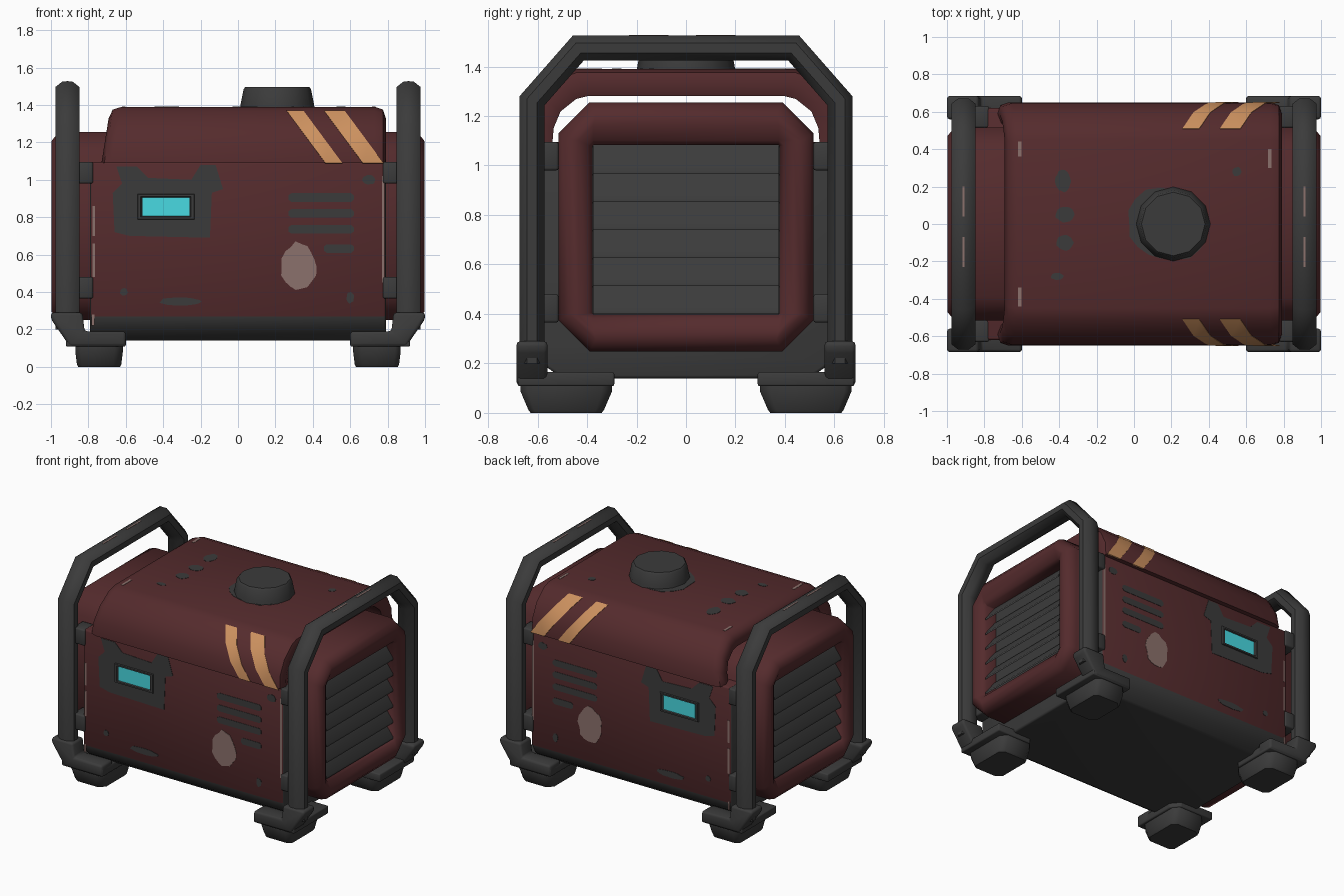
import bpy, bmesh, math, random
from mathutils import Vector

if "Cube" in bpy.data.objects:
    bpy.data.objects.remove(bpy.data.objects["Cube"])
random.seed(4)

def material(name, r, g, b):
    m = bpy.data.materials.new(name)
    m.diffuse_color = (r, g, b, 1)
    m.use_nodes = True
    m.node_tree.nodes["Principled BSDF"].inputs["Base Color"].default_value = m.diffuse_color
    return m

RED = material("dark red paint", 0.09, 0.024, 0.026)
GREY = material("dark grey metal", 0.044, 0.044, 0.044)
ORANGE = material("orange stripe", 0.61, 0.285, 0.115)
PALE = material("worn bare metal", 0.26, 0.165, 0.15)
CYAN = material("cyan screen", 0.065, 0.70, 0.76)

def finish(name, bm, mats, bevel=0, rule=None):
    """Turn a bmesh into an object, coloured by an optional face rule."""
    bmesh.ops.recalc_face_normals(bm, faces=bm.faces)
    bm.normal_update()
    if rule:
        for f in bm.faces:
            f.material_index = rule(f)
    if bevel:
        edges = [e for e in bm.edges if len(e.link_faces) == 2 and e.calc_face_angle() > 0.6]
        bmesh.ops.bevel(bm, geom=edges, offset=bevel, segments=2, profile=0.5,
                        affect='EDGES', clamp_overlap=True, material=-1)
    me = bpy.data.meshes.new(name)
    bm.to_mesh(me)
    bm.free()
    for m in mats:
        me.materials.append(m)
    ob = bpy.data.objects.new(name, me)
    bpy.context.collection.objects.link(ob)
    return ob

def loft(name, loops, mats, closed=True, wrap=False, cap=True, **kw):
    """Skin a list of equal-length loops."""
    bm = bmesh.new()
    rows = [[bm.verts.new(p) for p in l] for l in loops]
    n = len(rows[0])
    pairs = list(zip(rows, rows[1:])) + ([(rows[-1], rows[0])] if wrap else [])
    for a, b in pairs:
        for i in range(n if closed else n - 1):
            j = (i + 1) % n
            bm.faces.new((a[i], a[j], b[j], b[i]))
    if cap:
        bmesh.ops.holes_fill(bm, edges=bm.edges[:], sides=0)
    return finish(name, bm, mats, **kw)

PLACE = {'x': lambda u, v, w: (w, u, v), 'y': lambda u, v, w: (u, w, v), 'z': lambda u, v, w: (u, v, w)}

def prism(name, pts, axis, a, b, mat, **kw):
    f = PLACE[axis]
    mats = mat if isinstance(mat, list) else [mat]
    return loft(name, [[f(u, v, w) for u, v in pts] for w in (a, b)], mats, **kw)

def rect(u0, u1, v0, v1):
    return [(u0, v0), (u1, v0), (u1, v1), (u0, v1)]

def blob(cu, cv, ru, rv, n=18, rough=0.08):
    """Ragged ellipse for paint chips."""
    out = []
    for i in range(n):
        t, k = 2 * math.pi * i / n, 1 + random.uniform(-rough, rough)
        out.append((cu + ru * k * math.cos(t), cv + rv * k * math.sin(t)))
    return out

def sweep(name, path, binormal, hn, hb, mat):
    """Mitred octagonal tube along a planar path."""
    p, b, loops = [Vector(q) for q in path], Vector(binormal), []
    for i, q in enumerate(p):
        d0 = (q - p[i - 1]).normalized() if i else (p[1] - q).normalized()
        d1 = (p[i + 1] - q).normalized() if i < len(p) - 1 else d0
        n = b.cross((d0 + d1).normalized())
        mitre = 1 / math.cos(d0.angle(d1, 0) / 2)
        ring = []
        for k in range(8):
            t = math.pi / 8 + k * math.pi / 4
            s = 1 / math.cos(math.pi / 8)
            ring.append(q + n * (hn * s * mitre * math.cos(t)) + b * (hb * s * math.sin(t)))
        loops.append(ring)
    return loft(name, loops, [mat])

# Main body: red upper panels, grey base and ends
half = [(0.62, 1.095), (0.62, 0.27), (0.585, 0.2), (0.5, 0.14)]
prism("body", half + [(-y, z) for y, z in reversed(half)], 'x', -0.79, 0.79, [RED, GREY], bevel=0.012,
      rule=lambda f: int(abs(f.normal.x) > 0.9 or f.calc_center_median().z < 0.27))

# Lid: arched shell, open at both ends, with rounded rims and a leaning left end
def lid_side(d):
    return [(0.65 - d, 1.09), (0.645 - d, 1.19 - 0.35 * d), (0.595 - 0.8 * d, 1.29 - 0.65 * d),
            (0.51 - 0.6 * d, 1.368 - 0.9 * d), (0.45 - 0.45 * d, 1.39 - d)]

loops = []
for x, d in [(-0.71, 0.11), (-0.73, 0.06), (-0.715, 0.015), (-0.67, 0), (0.73, 0), (0.775, 0.015), (0.79, 0.06), (0.77, 0.11)]:
    s = lid_side(d)
    loops.append([(x + (0.16 * (z - 1.09) if x < 0 else 0), y, z) for y, z in s + [(-y, z) for y, z in reversed(s)]])
loft("lid", loops, [RED], closed=False, wrap=True)

# Orange slanted stripes wrapping the lid shoulders
for sy in (-1, 1):
    for x0, w in ((0.26, 0.09), (0.46, 0.11)):
        rows = []
        for y, z in lid_side(-0.003)[:4]:
            x = x0 + 0.2 * (1.37 - z) / 0.27
            rows.append([(x, sy * y, z), (x + w, sy * y, z),
                         (x + w, sy * (y - 0.006), z - 0.004), (x, sy * (y - 0.006), z - 0.004)])
        loft("lid_stripe", rows, [ORANGE])

# Round cap on the lid and the worn patches around it
def circle(r, z, n=12):
    return [(0.21 + r * math.cos(2 * math.pi * i / n), r * math.sin(2 * math.pi * i / n), z) for i in range(n)]
loft("top_cap", [circle(0.2, 1.38), circle(0.195, 1.41), circle(0.18, 1.485), circle(0.17, 1.497)], [GREY])
for c in [(0.18, 0, 0.215, 0.2), (-0.38, 0.23, 0.042, 0.058), (-0.37, 0.05, 0.05, 0.042),
          (-0.37, -0.1, 0.045, 0.042), (-0.41, -0.28, 0.035, 0.018), (0.55, 0.28, 0.025, 0.025)]:
    prism("lid_patch", blob(*c), 'z', 1.386, 1.392, GREY)
for x, y0, y1 in ((-0.61, 0.36, 0.44), (-0.61, -0.44, -0.34), (0.725, 0.3, 0.4)):
    prism("lid_scratch", rect(x - 0.009, x + 0.009, y0, y1), 'z', 1.385, 1.392, PALE)

# Painted and fitted details on the front, repeated on the back
dark_patch = [(-0.66, 0.72), (-0.58, 0.7), (-0.15, 0.69), (-0.14, 0.93), (-0.08, 0.95), (-0.12, 1.08), (-0.2, 1.08),
              (-0.25, 1.0), (-0.48, 1.01), (-0.54, 1.07), (-0.65, 1.07), (-0.62, 0.98), (-0.67, 0.93)]
for sy in (-1, 1):
    def decal(name, pts, mat, h=0.6225):
        prism(name, pts, 'y', sy * 0.617, sy * h, mat)
    decal("panel_dark_patch", dark_patch, GREY)
    for x0, z in ((0.27, 0.905), (0.27, 0.82), (0.27, 0.735), (0.46, 0.632)):
        decal("vent_mark", [(x0, z - 0.012), (x0 + 0.015, z - 0.023), (0.605, z - 0.023), (0.62, z - 0.01),
                            (0.62, z + 0.01), (0.605, z + 0.023), (x0 + 0.015, z + 0.023), (x0, z + 0.012)], GREY)
    decal("pale_patch", blob(0.325, 0.535, 0.093, 0.128), PALE)
    for c in [(-0.31, 0.35, 0.11, 0.022), (0.7, 1.0, 0.035, 0.025), (0.6, 0.37, 0.02, 0.03), (-0.61, 0.4, 0.02, 0.02)]:
        decal("paint_chip", blob(*c), GREY)
    for x, z0, z1 in ((-0.772, 0.48, 0.66), (-0.772, 0.7, 0.86), (0.776, 0.45, 1.02), (-0.775, 0.22, 0.28)):
        decal("edge_scratch", rect(x - 0.007, x + 0.007, z0, z1), PALE)
    # Screen in a raised surround
    ring = [(0.155, 0.07, 0.617), (0.15, 0.066, 0.632), (0.135, 0.055, 0.632), (0.128, 0.05, 0.6225)]
    loft("screen_surround", [[(-0.385 + sx * w, sy * y, 0.855 + sz * h) for sx, sz in ((-1, -1), (1, -1), (1, 1), (-1, 1))]
                             for w, h, y in ring], [GREY])
    decal("screen", rect(-0.51, -0.26, 0.805, 0.905), CYAN, 0.6245)

# End housings, grilles, roll-bar frames, brackets and feet
def octagon(x, hy, hz, c, zc):
    q = [(hy, hz - c), (hy - c, hz)]
    top = q + [(-y, z) for y, z in reversed(q)]
    return [(x, y, zc + z) for y, z in top + [(-y, -z) for y, z in top]]

for sx in (-1, 1):
    loft("end_housing", [octagon(sx * x, *r) for x, r in (
        (0.6, (0.515, 0.503, 0.125, 0.752)), (0.93, (0.515, 0.503, 0.125, 0.752)),
        (0.97, (0.503, 0.49, 0.12, 0.752)), (0.998, (0.47, 0.455, 0.105, 0.75)),
        (0.998, (0.435, 0.415, 0.06, 0.748)), (0.975, (0.395, 0.36, 0.02, 0.742)),
        (0.95, (0.378, 0.342, 0.005, 0.74)), (0.87, (0.378, 0.342, 0.005, 0.74)))], [RED, GREY],
        rule=lambda f: int(abs(f.normal.x) > 0.9 and abs(f.calc_center_median().x) < 0.9))
    for i in range(6):
        z = 0.4 + i * 0.113
        prism("grille_slat", [(sx * 0.965, z), (sx * 0.965, z + 0.014), (sx * 0.885, z + 0.12), (sx * 0.875, z + 0.108)],
              'y', -0.376, 0.376, GREY)
    side = [(0.622, 0.2), (0.622, 1.262), (0.435, 1.475)]
    sweep("roll_bar", [(sx * 0.912, y, z) for y, z in side + [(-y, z) for y, z in reversed(side)]],
          (1, 0, 0), 0.05, 0.065, GREY)
    for sy in (-1, 1):
        for z in (0.365, 0.98):
            prism("bracket", rect(sx * 0.775, sx * 0.87, sy * 0.515, sy * 0.63), 'z', z, z + 0.115, GREY, bevel=0.01)
        # Elbow socket holding the bar
        elbow = [(1, 0.29), (1, 0.255), (0.9, 0.11), (0.6, 0.11), (0.6, 0.19), (0.82, 0.19), (0.832, 0.29)]
        prism("foot_socket", [(sx * x, z) for x, z in elbow], 'y', sy * 0.56, sy * 0.685, GREY, bevel=0.015)
        # Corner plate and tapered pad
        plate = [(0.92, 0.68), (0.6, 0.68), (0.6, 0.35), (0.65, 0.29), (0.92, 0.29)]
        prism("foot_plate", [(sx * x, sy * y) for x, y in plate], 'z', 0.108, 0.165, GREY, bevel=0.008)
        pad = [(0.87, 0.64), (0.84, 0.668), (0.66, 0.668), (0.615, 0.62), (0.615, 0.34), (0.65, 0.3), (0.83, 0.3), (0.87, 0.34)]
        loft("foot_pad", [[(sx * (0.745 + (x - 0.745) * k), sy * (0.485 + (y - 0.485) * j), z) for x, y in pad]
                          for z, k, j in ((0.115, 1, 1), (0.085, 1, 1), (0.012, 0.93, 0.83), (0, 0.88, 0.78))], [GREY])
    for y in (0.12, -0.15):
        prism("bar_top_scratch", rect(sx * 0.906, sx * 0.916, y - 0.08, y + 0.08), 'z', 1.52, 1.527, PALE)

# Smooth shading with sharp corners kept
bpy.ops.object.select_all(action='SELECT')
bpy.context.view_layer.objects.active = bpy.context.selected_objects[0]
bpy.ops.object.shade_smooth_by_angle(angle=math.radians(50))
